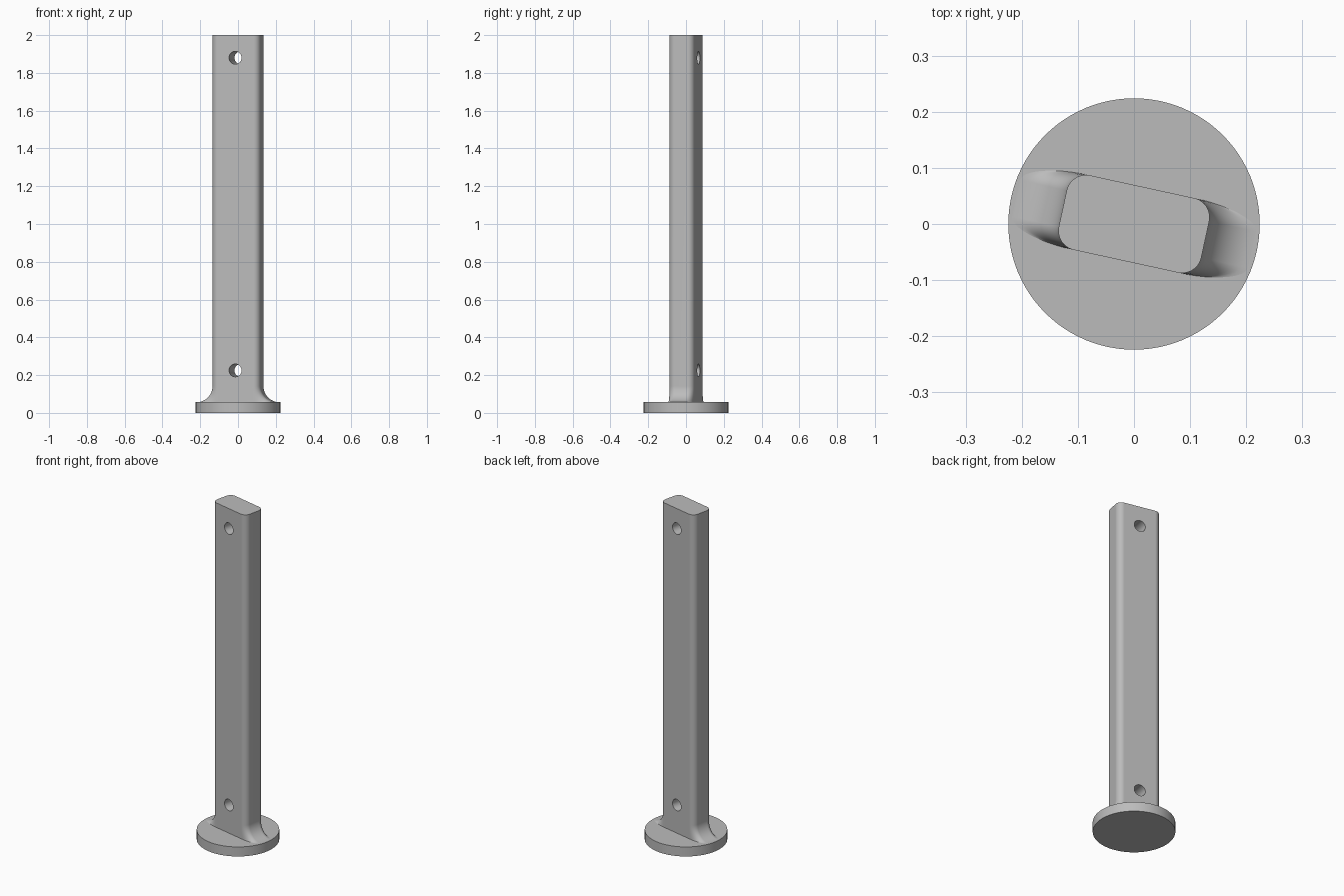
import bpy
import bmesh
import math
from mathutils import Matrix

cube = bpy.data.objects.get("Cube")
if cube:
    bpy.data.objects.remove(cube, do_unlink=True)

HEIGHT = 2.0
DISC_RADIUS, DISC_TOP = 0.224, 0.057
HALF_LENGTH, HALF_DEPTH, CORNER = 0.13, 0.068, 0.035
FLARE = 0.085
TURN = Matrix.Rotation(math.radians(-12.3), 4, 'Z')
HOLE_RADIUS, HOLE_HEIGHTS = 0.034, (0.225, 1.88)

grey = bpy.data.materials.new("plain_grey")
grey.use_nodes = True
colour = (0.5, 0.5, 0.5, 1)
grey.diffuse_color = colour
grey.node_tree.nodes["Principled BSDF"].inputs["Base Color"].default_value = colour


def make_object(name, bm):
    bmesh.ops.recalc_face_normals(bm, faces=bm.faces)
    mesh = bpy.data.meshes.new(name)
    bm.to_mesh(mesh)
    bm.free()
    mesh.materials.append(grey)
    obj = bpy.data.objects.new(name, mesh)
    bpy.context.collection.objects.link(obj)
    return obj


def cylinder(name, radius, depth, matrix, sides):
    bm = bmesh.new()
    bmesh.ops.create_cone(bm, cap_ends=True, segments=sides, radius1=radius,
                          radius2=radius, depth=depth, matrix=matrix)
    return make_object(name, bm)


def activate(obj):
    bpy.ops.object.select_all(action='DESELECT')
    obj.select_set(True)
    bpy.context.view_layer.objects.active = obj


def smooth(obj):
    activate(obj)
    bpy.ops.object.shade_smooth_by_angle(angle=math.radians(35))
    weighted = obj.modifiers.new("even_flats", 'WEIGHTED_NORMAL')
    weighted.keep_sharp = True


def section(bm, z, spread, steps=12):
    """Rounded rectangle whose end corners stretch outwards by spread."""
    ring = []
    for quarter, (sx, sy) in enumerate(((1, 1), (-1, 1), (-1, -1), (1, -1))):
        for i in range(steps + 1):
            a = math.pi / 2 * (quarter + i / steps)
            x = sx * (HALF_LENGTH - CORNER) + (CORNER + spread) * math.cos(a)
            y = sy * (HALF_DEPTH - CORNER) + CORNER * math.sin(a)
            ring.append(bm.verts.new(TURN @ Matrix.Translation((x, y, z)).translation))
    return ring


# Round foot
base = cylinder("base_disc", DISC_RADIUS, DISC_TOP,
                Matrix.Translation((0, 0, DISC_TOP / 2)), 96)
smooth(base)

# Upright bar, flaring at both narrow ends into the foot
bm = bmesh.new()
rings = [section(bm, DISC_TOP / 2, FLARE)]
FLARE_STEPS = 14
for i in range(FLARE_STEPS + 1):
    a = math.pi / 2 * (1 - i / FLARE_STEPS)
    rings.append(section(bm, DISC_TOP + FLARE * (1 - math.sin(a)),
                         FLARE * (1 - math.cos(a))))
rings.append(section(bm, HEIGHT, 0))
for low, high in zip(rings, rings[1:]):
    for i in range(len(low)):
        j = (i + 1) % len(low)
        bm.faces.new((low[i], low[j], high[j], high[i]))
bm.faces.new(rings[0])
bm.faces.new(rings[-1])
bar = make_object("upright_bar", bm)

# Cross holes through the broad faces
for z in HOLE_HEIGHTS:
    cutter = cylinder("hole_cutter", HOLE_RADIUS, 0.5,
                      Matrix.Translation((0, 0, z)) @ TURN
                      @ Matrix.Rotation(math.pi / 2, 4, 'X'), 40)
    cutter.hide_render = True
    activate(bar)
    cut = bar.modifiers.new("hole", 'BOOLEAN')
    cut.operation = 'DIFFERENCE'
    cut.solver = 'EXACT'
    cut.object = cutter
    bpy.ops.object.modifier_apply(modifier=cut.name)
    bpy.data.objects.remove(cutter, do_unlink=True)
smooth(bar)
